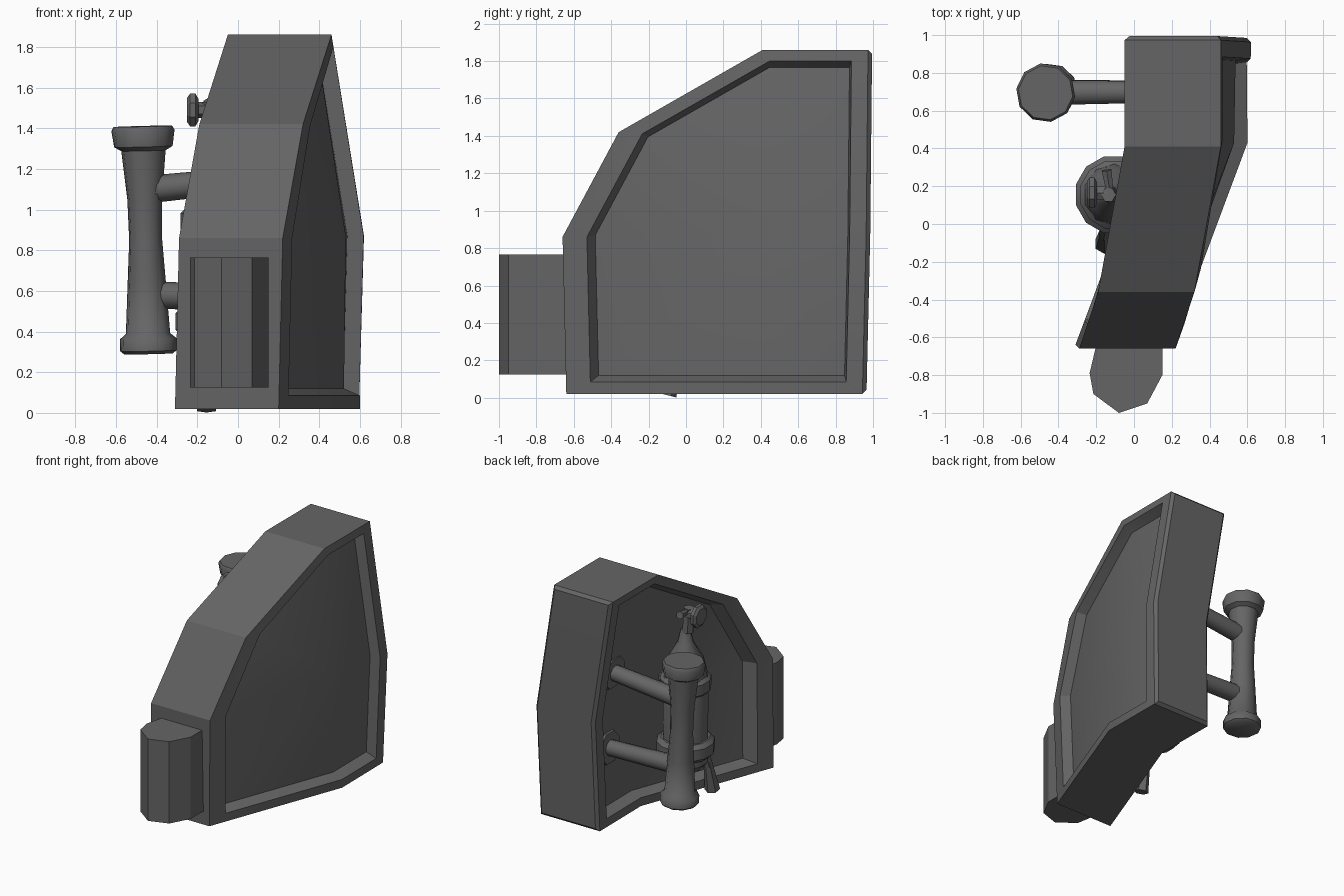
import bpy, bmesh, math
from mathutils import Vector
from mathutils.geometry import intersect_ray_tri

cube = bpy.data.objects.get("Cube")
if cube:
    bpy.data.objects.remove(cube)

# Single dark grey paint
grey = bpy.data.materials.new("dark_grey")
grey.use_nodes = True
GREY = (0.13, 0.13, 0.13, 1)
grey.diffuse_color = GREY
grey.node_tree.nodes["Principled BSDF"].inputs["Base Color"].default_value = GREY


def finish(name, bm, smooth=None):
    bmesh.ops.recalc_face_normals(bm, faces=bm.faces)
    mesh = bpy.data.meshes.new(name)
    bm.to_mesh(mesh)
    bm.free()
    mesh.materials.append(grey)
    obj = bpy.data.objects.new(name, mesh)
    bpy.context.collection.objects.link(obj)
    if smooth:
        bpy.ops.object.select_all(action="DESELECT")
        obj.select_set(True)
        bpy.context.view_layer.objects.active = obj
        bpy.ops.object.shade_smooth_by_angle(angle=math.radians(smooth))


def lathe(name, start, end, profile, sides=8, smooth=None):
    """Rings of (distance along axis, radius) between two points."""
    start, end = Vector(start), Vector(end)
    turn = (end - start).to_track_quat("Z", "Y")
    bm = bmesh.new()
    rings = []
    for d, r in profile:
        ring = []
        for i in range(sides):
            a = math.tau * (i + 0.5) / sides
            ring.append(bm.verts.new(start + turn @ Vector((r * math.cos(a), r * math.sin(a), d))))
        rings.append(ring)
    for a, b in zip(rings, rings[1:]):
        for i in range(sides):
            j = (i + 1) % sides
            bm.faces.new((a[i], a[j], b[j], b[i]))
    bm.faces.new(rings[0])
    bm.faces.new(rings[-1])
    finish(name, bm, smooth)


def rod(name, start, end, r0, r1, sides=8, smooth=None):
    length = (Vector(end) - Vector(start)).length
    lathe(name, start, end, [(0, r0), (length, r1)], sides, smooth)


# Door shell: bent outline with a recessed panel on both sides
WIDTH, DEPTH = 0.51, 0.08
outline = [Vector(p) for p in (
    (-0.31, -0.64, 0.02), (-0.29, -0.66, 0.86), (-0.19, -0.36, 1.42), (-0.05, 0.41, 1.86),
    (-0.05, 0.995, 1.86), (0.11, 0.985, 0.87), (0.085, 0.965, 0.02), (0.09, 0.43, 0.02))]
hub = Vector((0.1, 0.43, 0.87))
count = len(outline)
# Border widths per outline edge: flat rim, then foot of the sloped wall
NONE = [0] * count
RIM = [0.13, 0.115, 0.07, 0.06, 0.11, 0.11, 0.065, 0.065]
FOOT = [0.175, 0.15, 0.1, 0.095, 0.12, 0.12, 0.1, 0.1]


def surface(y, z):
    for i in range(count):
        hit = intersect_ray_tri(hub, outline[i], outline[(i + 1) % count],
                                Vector((1, 0, 0)), Vector((-5, y, z)))
        if hit:
            return hit.x
    return hub.x


def inset(widths, shift):
    """Outline moved inward by a width per edge, and sideways by shift."""
    normals = []
    for i in range(count):
        e = (outline[(i + 1) % count] - outline[i]).yz.normalized()
        normals.append(Vector((e.y, -e.x)))
    loop = []
    for i, p in enumerate(outline):
        n1, n2, d1, d2 = normals[i - 1], normals[i], widths[i - 1], widths[i]
        c = n1.dot(n2)
        if c > 0.999:
            move = n1 * d1
        else:
            move = (n1 * (d1 - c * d2) + n2 * (d2 - c * d1)) / (1 - c * c)
        q = p.yz + move
        x = surface(q.x, q.y) if any(widths) else p.x
        loop.append(Vector((x + shift, q.x, q.y)))
    return loop


bm = bmesh.new()
layers = [(FOOT, DEPTH), (RIM, 0), (NONE, 0), (NONE, WIDTH), (RIM, WIDTH), (FOOT, WIDTH - DEPTH)]
loops = [[bm.verts.new(p) for p in inset(*layer)] for layer in layers]
for a, b in zip(loops, loops[1:]):
    for i in range(count):
        j = (i + 1) % count
        bm.faces.new((a[i], a[j], b[j], b[i]))
for loop, shift in ((loops[0], DEPTH), (loops[-1], WIDTH - DEPTH)):
    centre = bm.verts.new(hub + Vector((shift, 0, 0)))
    for i in range(count):
        bm.faces.new((loop[i], loop[(i + 1) % count], centre))
# Chamfer around the rear face
rear = {v for loop in loops[2:4] for v in loop if v.co.y > 0.9}
crease = {loops[2][5], loops[3][5]}
edges = [e for e in bm.edges if set(e.verts) <= rear and set(e.verts) != crease]
bmesh.ops.bevel(bm, geom=edges, offset=0.022, segments=1, affect="EDGES")
finish("door_shell", bm, 25)

# Faceted post on the front edge
bm = bmesh.new()
post = [(-0.19, -0.6), (-0.235, -0.79), (-0.215, -0.9), (-0.08, -1.0),
        (0.07, -0.95), (0.15, -0.8), (0.15, -0.6)]
base = bm.faces.new([bm.verts.new((x, y, 0.125)) for x, y in post])
top = bmesh.ops.extrude_face_region(bm, geom=[base])["geom"]
bmesh.ops.translate(bm, vec=(0, 0, 0.64), verts=[v for v in top if isinstance(v, bmesh.types.BMVert)])
finish("front_post", bm)

# Grab handle with flared ends, arms and wall flanges
lathe("grab_handle", (-0.44, 0.71, 0.29), (-0.468, 0.695, 1.41),
      [(0, 0.12), (0.015, 0.14), (0.075, 0.14), (0.1, 0.11), (0.35, 0.095), (0.56, 0.082),
       (0.76, 0.086), (1.0, 0.11), (1.02, 0.145), (1.1, 0.157), (1.12, 0.145)], 10, 50)
for label, inner, outer in (("upper", (0.16, 0.7, 1.16), (-0.43, 0.695, 1.1)),
                            ("lower", (0.2, 0.7, 0.56), (-0.43, 0.7, 0.58))):
    rod(label + "_handle_arm", inner, outer, 0.06, 0.068, 10, 50)
    a, b = Vector(inner), Vector(outer)
    rod(label + "_handle_flange", a, a.lerp(b, 0.06), 0.14, 0.125, 8)

# Pressure bottle strapped to the inner panel
X, Y = -0.105, 0.155
lathe("bottle", (X, Y, 0.27), (X, Y, 1.36),
      [(0, 0.11), (0.06, 0.165), (0.7, 0.17), (0.85, 0.135), (0.98, 0.06), (1.09, 0.035)], 10, 40)
for label, z, r in (("upper", 0.94, 0.185), ("lower", 0.45, 0.21)):
    lathe(label + "_strap", (X, Y, z - 0.07), (X, Y, z + 0.07),
          [(0, r - 0.03), (0.03, r), (0.11, r), (0.14, r - 0.03)], 12, 40)
    rod(label + "_bracket", (X + 0.1, Y, z), (X + 0.22, Y, z), 0.05, 0.05)

# Valve wheel, neck, lever and discharge horn
rod("valve_neck", (X - 0.02, Y, 1.34), (X - 0.03, Y, 1.53), 0.045, 0.04, 6)
rod("valve_stem", (X, Y + 0.01, 1.49), (X - 0.1, Y + 0.01, 1.49), 0.04, 0.04, 6)
lathe("valve_wheel", (X - 0.09, Y + 0.01, 1.49), (X - 0.145, Y + 0.01, 1.49),
      [(0, 0.06), (0.015, 0.088), (0.04, 0.088), (0.055, 0.065)], 8)
rod("valve_lever", (X - 0.02, Y, 1.5), (X - 0.04, Y + 0.13, 1.52), 0.02, 0.03, 6)
rod("discharge_hose", (X - 0.04, Y - 0.16, 0.4), (X - 0.05, Y - 0.21, 0.22), 0.03, 0.035, 6)
rod("discharge_horn", (X - 0.05, Y - 0.2, 0.26), (X - 0.05, Y - 0.26, 0.015), 0.03, 0.055, 6)
